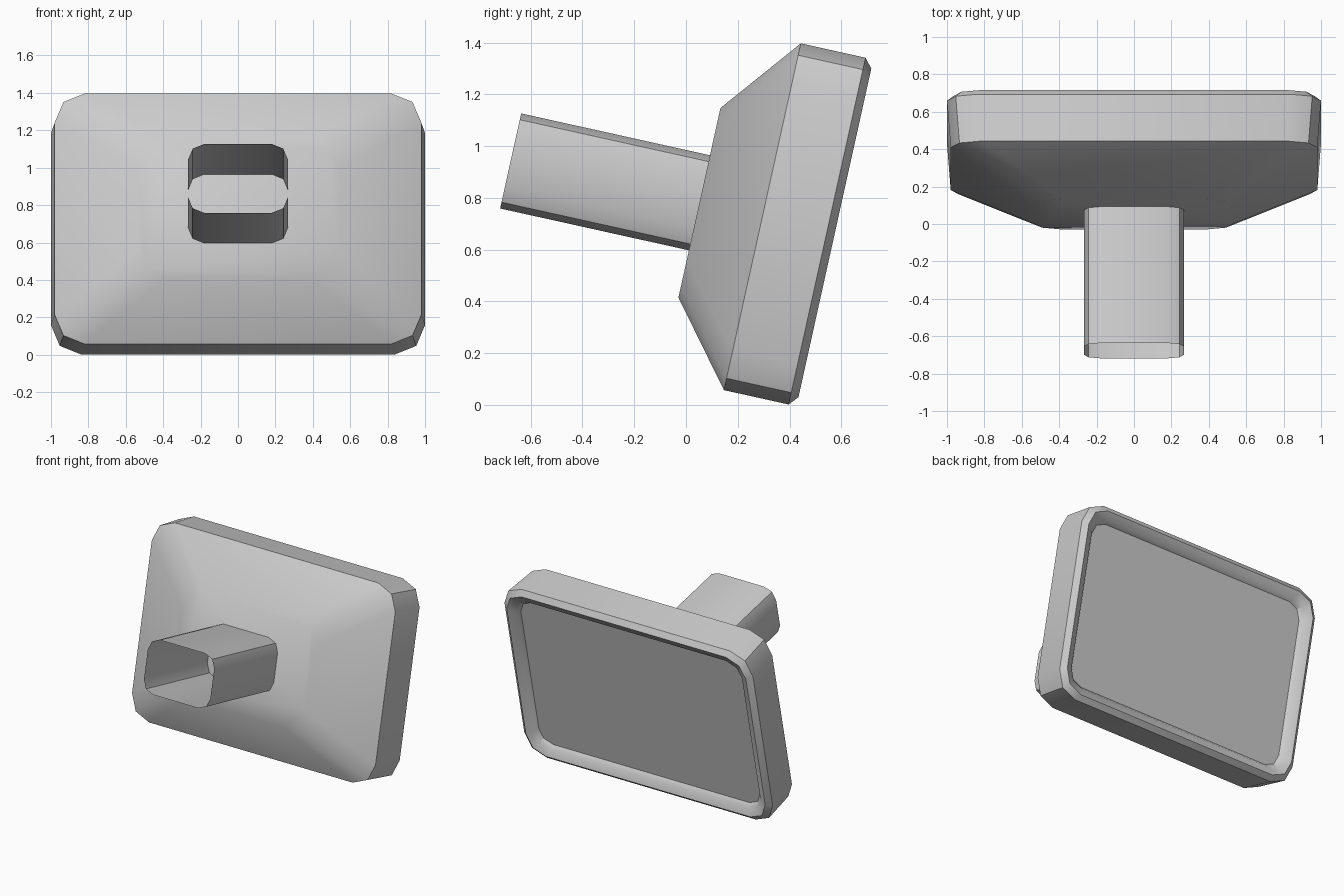
import bpy, bmesh, math

if "Cube" in bpy.data.objects:
    bpy.data.objects.remove(bpy.data.objects["Cube"])

TILT = math.radians(-12.5)
ORIGIN = (0, 0.295, 0.727)


def ring(w, h, r, y):
    """Rounded rectangle (half sizes w, h), two facets per corner, at depth y."""
    pts = []
    for k, (sx, sz) in enumerate([(1, 1), (-1, 1), (-1, -1), (1, -1)]):
        for s in range(3):
            a = math.radians(90 * k + 45 * s)
            pts.append((sx * (w - r) + r * math.cos(a), y,
                        sz * (h - r) + r * math.sin(a)))
    return pts


def loft(name, sections, front_cap=False, back_cap=False):
    """Skin a list of rings from front to back into one tilted object."""
    bm = bmesh.new()
    rings = [[bm.verts.new(p) for p in ring(*s)] for s in sections]
    for a, b in zip(rings, rings[1:]):
        for i in range(len(a)):
            j = (i + 1) % len(a)
            bm.faces.new((a[i], b[i], b[j], a[j]))
    if front_cap:
        bm.faces.new(rings[0])
    if back_cap:
        bm.faces.new(rings[-1][::-1])
    mesh = bpy.data.meshes.new(name)
    bm.to_mesh(mesh)
    bm.free()
    ob = bpy.data.objects.new(name, mesh)
    bpy.context.collection.objects.link(ob)
    ob.location = ORIGIN
    ob.rotation_euler.x = TILT
    bpy.ops.object.select_all(action='DESELECT')
    ob.select_set(True)
    bpy.context.view_layer.objects.active = ob
    bpy.ops.object.shade_smooth_by_angle(angle=math.radians(30))
    return ob


# Housing: front plate, funnel, side band, bevelled rim and inner lip
loft("mirror_housing", [
    (0.535, 0.375, 0.15, -0.249),
    (0.98, 0.686, 0.16, 0.0),
    (1.0, 0.686, 0.16, 0.256),
    (0.963, 0.65, 0.14, 0.287),
    (0.91, 0.597, 0.11, 0.262),
    (0.89, 0.577, 0.10, 0.235),
], front_cap=True)

# Flat reflecting pane set into the rim
loft("mirror_glass", [(0.89, 0.577, 0.10, 0.235)], back_cap=True)

# Hollow mounting stem, open at the front
loft("mount_stem", [
    (0.267, 0.188, 0.085, -0.996),
    (0.267, 0.188, 0.085, -0.249),
])
